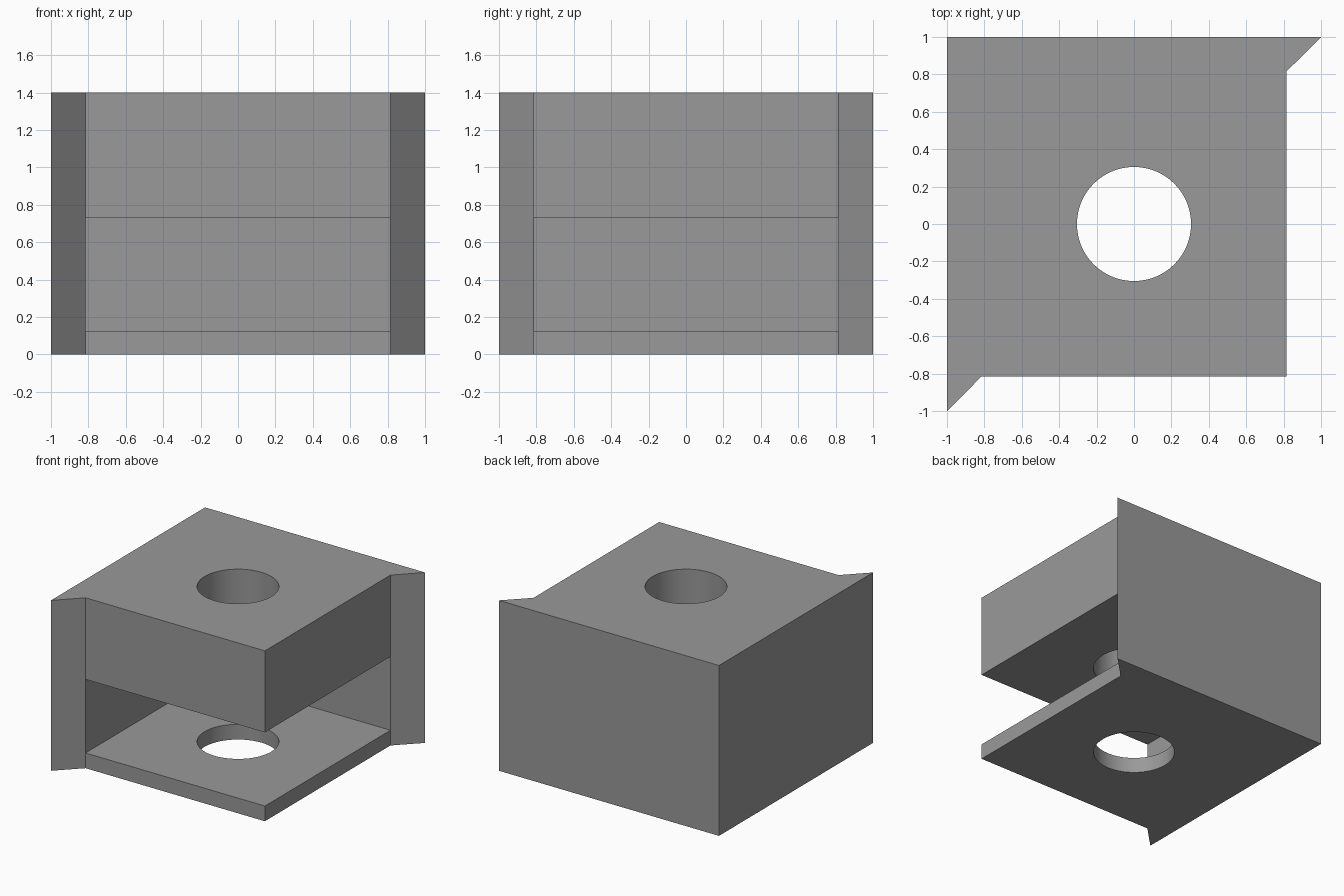
import bpy, bmesh, math

if "Cube" in bpy.data.objects:
    bpy.data.objects.remove(bpy.data.objects["Cube"])

W = 0.815                      # inner wall plane / block edge
LEVELS = [0, 0.125, 0.73, 1.4]  # base, slot floor, slot ceiling, top
SEGS = 64

# Plan shapes
hole = [(0.305 * math.cos(2 * math.pi * i / SEGS),
         0.305 * math.sin(2 * math.pi * i / SEGS)) for i in range(SEGS)]
fins = [(W, W), (1, 1), (-1, 1), (-1, -1), (-W, -W)]
outline = fins + [(W, -W)]
corner_wall = fins + [(-W, W)]
block = [(-W, -W), (W, -W), (W, W), (-W, W)]

bm = bmesh.new()


def ring(points, z):
    return [bm.verts.new((x, y, z)) for x, y in points]


def band(points, z0, z1):
    """Vertical walls following a closed plan shape."""
    lo, hi = ring(points, z0), ring(points, z1)
    for i in range(len(points)):
        j = (i + 1) % len(points)
        bm.faces.new((lo[i], lo[j], hi[j], hi[i]))


def cap(points, z):
    """Flat face with the round hole left open."""
    edges = []
    for shape in (points, hole):
        vs = ring(shape, z)
        edges += [bm.edges.new((vs[i - 1], vs[i])) for i in range(len(vs))]
    bmesh.ops.triangle_fill(bm, edges=edges, use_beauty=True)


# Outer and inner walls of base, slot and upper block
for i, shape in enumerate((outline, corner_wall, outline)):
    band(shape, LEVELS[i], LEVELS[i + 1])
    if i != 1:
        band(hole, LEVELS[i], LEVELS[i + 1])

# Underside, slot floor, slot ceiling and top
for shape, z in zip((outline, block, block, outline), LEVELS):
    cap(shape, z)

bmesh.ops.remove_doubles(bm, verts=bm.verts, dist=1e-5)
bmesh.ops.recalc_face_normals(bm, faces=bm.faces)

mesh = bpy.data.meshes.new("slotted_block")
bm.to_mesh(mesh)
bm.free()
body = bpy.data.objects.new("slotted_block", mesh)
bpy.context.collection.objects.link(body)

grey = bpy.data.materials.new("grey")
grey.diffuse_color = (0.32, 0.32, 0.32, 1)
grey.use_nodes = True
grey.node_tree.nodes["Principled BSDF"].inputs["Base Color"].default_value = grey.diffuse_color
mesh.materials.append(grey)

# Smooth bores, crisp corners
bpy.context.view_layer.objects.active = body
body.select_set(True)
bpy.ops.object.shade_smooth_by_angle(angle=math.radians(30))
